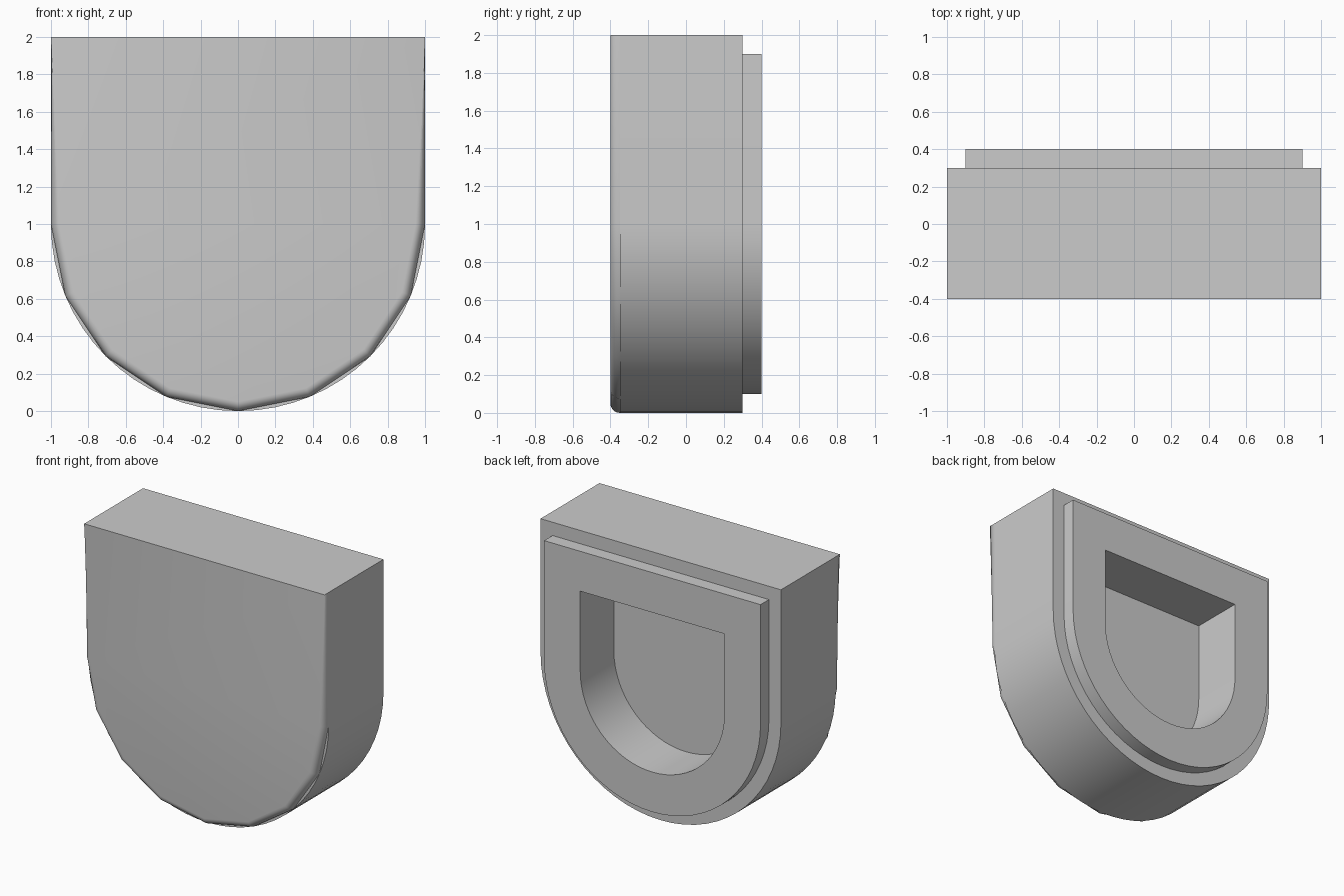
import bpy, bmesh
from math import sin, cos, pi, radians

cube = bpy.data.objects.get("Cube")
if cube:
    bpy.data.objects.remove(cube)

grey = bpy.data.materials.new("plain grey")
grey.use_nodes = True
GREY = (0.6, 0.6, 0.6, 1)
grey.diffuse_color = GREY
grey.node_tree.nodes["Principled BSDF"].inputs["Base Color"].default_value = GREY


def d_ring(size, y, steps, inset=0):
    """D outline: flat top, half-round bottom; inset shrinks only the arc."""
    r = size - inset
    arc = [(-r * cos(pi * i / steps), y, 1 - r * sin(pi * i / steps))
           for i in range(steps + 1)]
    return [(-size, y, 1 + size)] + arc + [(size, y, 1 + size)]


def loft(name, rings):
    """Skin a row of matching rings and cap both ends."""
    bm = bmesh.new()
    loops = [[bm.verts.new(p) for p in ring] for ring in rings]
    n = len(loops[0])
    for a, b in zip(loops, loops[1:]):
        for i in range(n):
            j = (i + 1) % n
            bm.faces.new((a[i], a[j], b[j], b[i]))
    bm.faces.new(loops[0])
    bm.faces.new(loops[-1])
    bmesh.ops.recalc_face_normals(bm, faces=bm.faces)
    mesh = bpy.data.meshes.new(name)
    bm.to_mesh(mesh)
    bm.free()
    mesh.materials.append(grey)
    obj = bpy.data.objects.new(name, mesh)
    bpy.context.collection.objects.link(obj)
    bpy.ops.object.select_all(action="DESELECT")
    obj.select_set(True)
    bpy.context.view_layer.objects.active = obj
    bpy.ops.object.shade_smooth_by_angle(angle=radians(30))


# Body, raised back lip and recess: (size, y) steps from front to recess floor
steps = [(1, -0.35), (1, 0.3), (0.9, 0.3), (0.9, 0.4), (0.6, 0.4), (0.6, 0)]
loft("body", [d_ring(s, y, 32) for s, y in steps])

# Coarser front plate with a rounded lower edge
BEVEL = 0.05
angles = [pi / 2 * k / 6 for k in range(7)]
loft("front_plate", [d_ring(1, -0.35 - BEVEL * sin(a), 8, BEVEL * (1 - cos(a)))
                     for a in angles])
